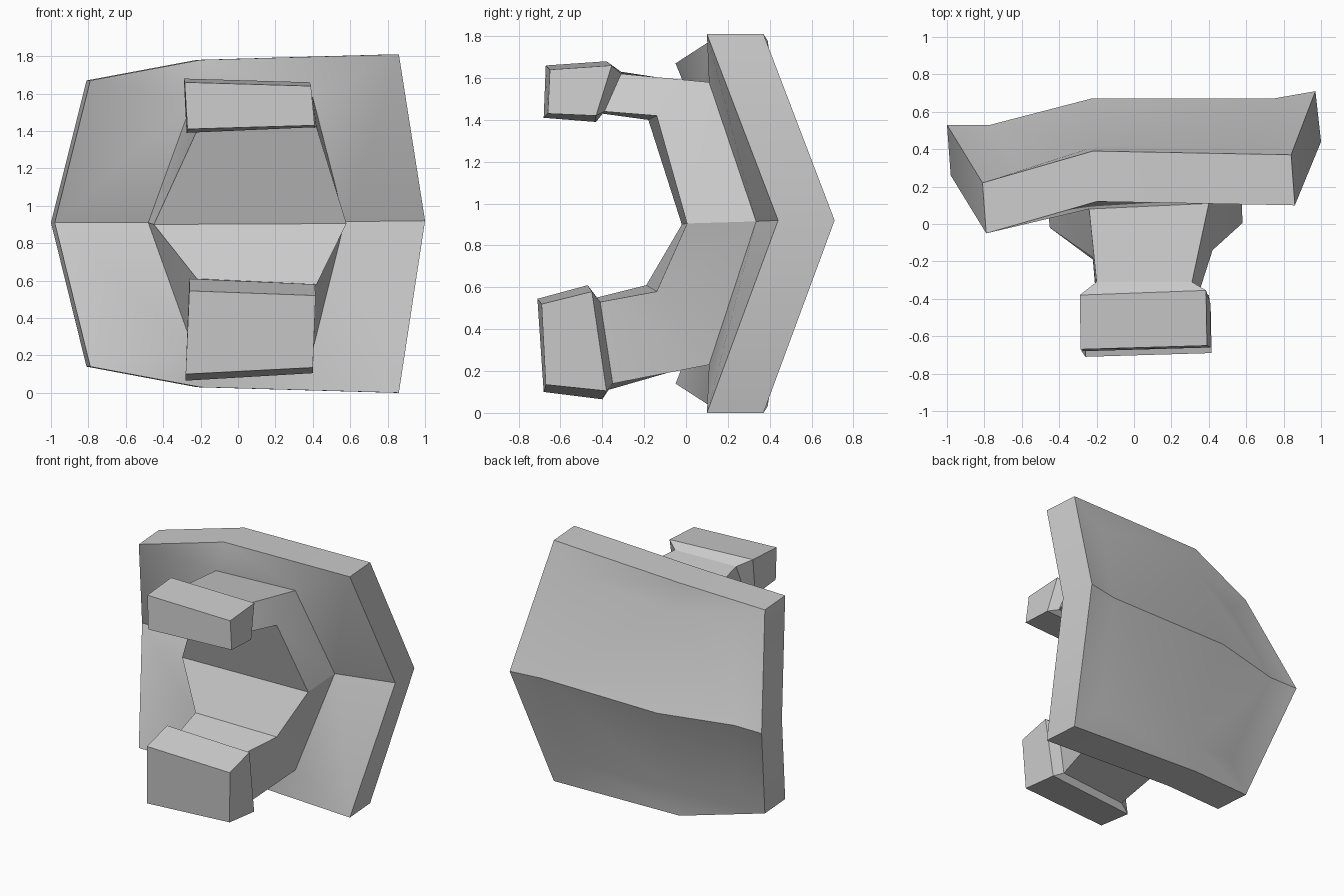
import bpy, bmesh, math

if "Cube" in bpy.data.objects:
    bpy.data.objects.remove(bpy.data.objects["Cube"])

MID = 0.905  # height of the ridge the plate is mirrored about

grey = bpy.data.materials.new("mid grey")
grey.diffuse_color = (0.6, 0.6, 0.6, 1)
grey.use_nodes = True
grey.node_tree.nodes["Principled BSDF"].inputs["Base Color"].default_value = grey.diffuse_color


def flip(p):
    return (p[0], p[1], 2 * MID - p[2])


def make_object(name, faces, smooth=()):
    """Build an object from faces given as corner points."""
    bm = bmesh.new()
    for i, pts in enumerate(faces):
        f = bm.faces.new([bm.verts.new(p) for p in pts])
        f.smooth = i in smooth
    bmesh.ops.remove_doubles(bm, verts=bm.verts, dist=0.0005)
    bmesh.ops.recalc_face_normals(bm, faces=bm.faces)
    me = bpy.data.meshes.new(name)
    bm.to_mesh(me)
    bm.free()
    me.set_sharp_from_angle(angle=math.radians(30))
    me.materials.append(grey)
    ob = bpy.data.objects.new(name, me)
    bpy.context.collection.objects.link(ob)
    return ob


def strip(a, b):
    """Quads between two rows of points."""
    return [(a[i], a[i + 1], b[i + 1], b[i]) for i in range(len(a) - 1)]


# Upper half rows of the plate, left ridge end -> over the top -> right ridge end
front = [(-.98, .26, .91), (-.79, -.05, 1.67), (-.2, .12, 1.78), (.86, .10, 1.81), (1.0, .44, .92)]
back = [(-1.0, .53, .91), (-.81, .22, 1.67), (-.22, .39, 1.78), (.84, .37, 1.81), (.97, .71, .92)]
panel = [(-.77, .53, .91), (-.62, .29, 1.50), (-.19, .42, 1.59), (.63, .41, 1.60), (.74, .67, .915)]
base = [(-.48, .26, .91), (-.24, .08, 1.57), (-.24, .08, 1.57), (.40, .11, 1.58), (.57, .335, .915)]
ridge = (-.23, .67, .91)


def mirrored(row):
    """Lower copy of a row that keeps the shared ridge ends."""
    return [row[0]] + [flip(p) for p in row[1:-1]] + [row[-1]]


# Bent plate with a rim, a bevelled back and an opening for the grip
faces, smooth = [], set()
for side in (lambda r: r, mirrored):
    f, b, p, g = (side(r) for r in (front, back, panel, base))
    start = len(faces)
    faces += [f[:2] + [g[1], g[0]], (f[1], f[2], g[1]), (f[2], f[3], g[3], g[1]), (f[3], f[4], g[4], g[3])]
    smooth |= set(range(start, len(faces)))
    faces += strip(f, b) + strip(b, p)
    faces += [(p[0], p[1], p[2], ridge), (p[2], p[3], p[4], ridge)]
make_object("bent_plate", faces, smooth)

# Grip: two arms joined at the ridge, each extruded through a neck into a block
inner_l, inner_r = (-.45, -.02, .90), (.58, .005, .905)
base_l, base_r = base[0], base[-1]

# Each loop: outer left, outer right, inner right, inner left
upper = [
    [base[1], base[3], (.42, -.14, 1.42), (-.22, -.18, 1.40)],
    [(-.20, -.31, 1.63), (.31, -.31, 1.62), (.34, -.39, 1.44), (-.20, -.40, 1.43)],
    [(-.29, -.38, 1.68), (.385, -.355, 1.66), (.41, -.43, 1.42), (-.275, -.43, 1.39)],
    [(-.285, -.67, 1.66), (.39, -.65, 1.64), (.41, -.66, 1.43), (-.27, -.68, 1.41)],
]
lower = [
    [flip(base[1]), flip(base[3]), (.42, -.14, .58), (-.22, -.19, .61)],
    [(-.20, -.37, .11), (.33, -.35, .14), (.33, -.41, .53), (-.20, -.43, .55)],
    [(-.28, -.40, .065), (.40, -.38, .105), (.41, -.45, .58), (-.26, -.47, .61)],
    [(-.28, -.68, .10), (.40, -.67, .135), (.415, -.69, .52), (-.26, -.71, .545)],
]
faces = []
for loops in (upper, lower):
    ol, orr, ir, il = loops[0]
    faces += [(base_l, ol, il, inner_l), (base_r, orr, ir, inner_r), (inner_l, inner_r, ir, il)]
    for a, b in zip(loops, loops[1:]):
        faces += strip(a + a[:1], b + b[:1])
    faces.append(loops[-1])
make_object("forked_grip", faces)
